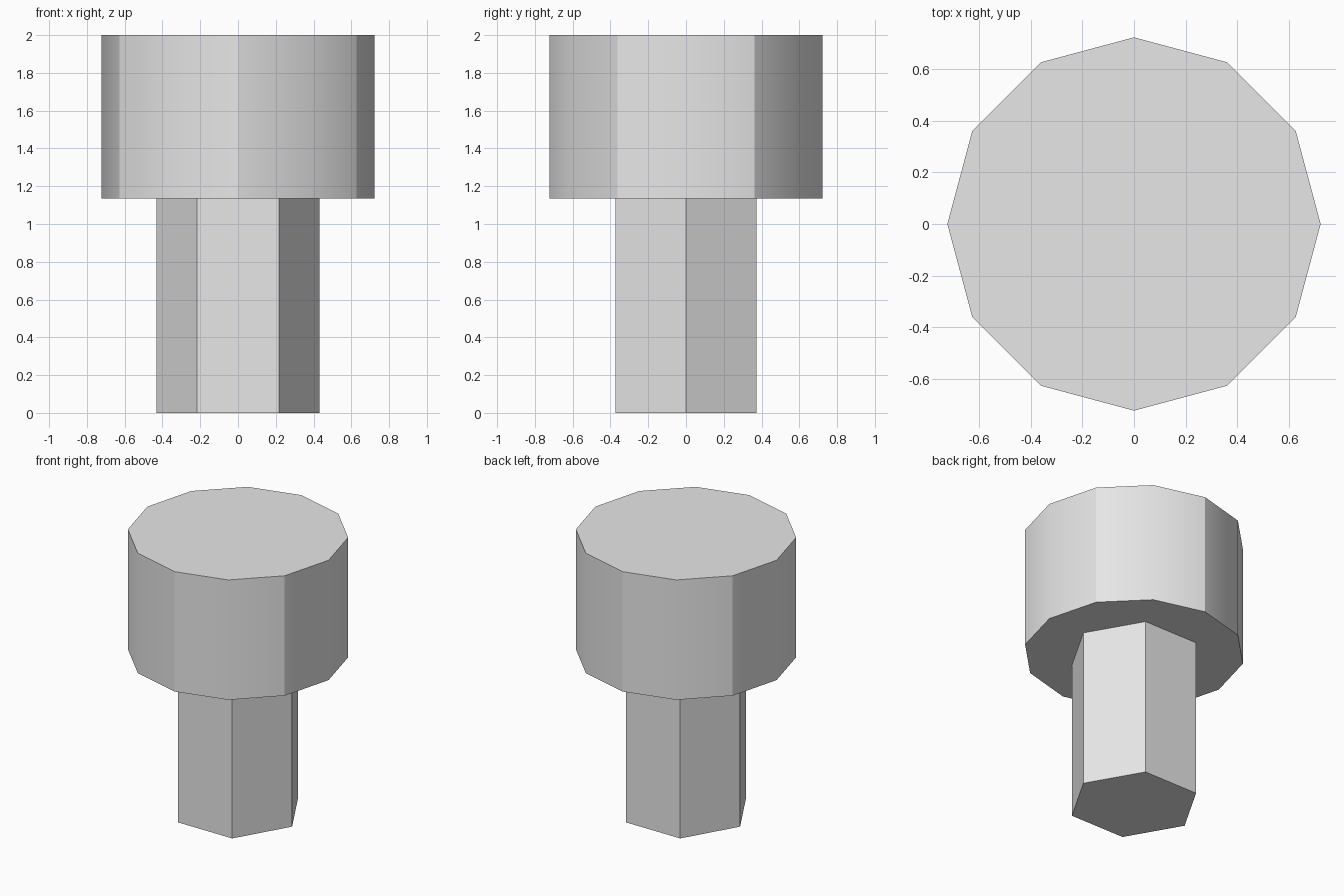
import bpy, bmesh
from math import atan2, degrees, radians
from mathutils import Matrix

if "Cube" in bpy.data.objects:
    bpy.data.objects.remove(bpy.data.objects["Cube"], do_unlink=True)

# Single plain grey
grey = bpy.data.materials.new("plain_grey")
grey.use_nodes = True
grey.diffuse_color = (0.8, 0.8, 0.8, 1)
grey.node_tree.nodes["Principled BSDF"].inputs["Base Color"].default_value = (0.8, 0.8, 0.8, 1)


def prism(name, sides, radius, bottom, top, smooth_pairs=False):
    """Upright capped prism with corners on the x axis."""
    bm = bmesh.new()
    bmesh.ops.create_cone(bm, cap_ends=True, segments=sides, radius1=radius,
                          radius2=radius, depth=top - bottom)
    # Put a corner exactly on +x
    corner = bm.verts[:][0].co
    turn = -atan2(corner.y, corner.x)
    bmesh.ops.transform(bm, verts=bm.verts, matrix=Matrix.Translation((0, 0, (top + bottom) / 2))
                        @ Matrix.Rotation(turn, 4, "Z"))
    if smooth_pairs:
        # Side walls blend in pairs, with a crisp edge between pairs
        for face in bm.faces:
            face.smooth = abs(face.normal.z) < 0.5
        for edge in bm.edges:
            a, b = (v.co for v in edge.verts)
            upright = abs(a.z - b.z) > 0.1
            angle = round(degrees(atan2(a.y, a.x)))
            edge.smooth = upright and angle % 60 == 0
    mesh = bpy.data.meshes.new(name)
    bm.to_mesh(mesh)
    bm.free()
    mesh.materials.append(grey)
    obj = bpy.data.objects.new(name, mesh)
    bpy.context.collection.objects.link(obj)
    return obj


# Six-sided shank below a wide twelve-sided head
prism("shank", 6, 0.432, 0, 1.135)
prism("head", 12, 0.723, 1.135, 2, smooth_pairs=True)
